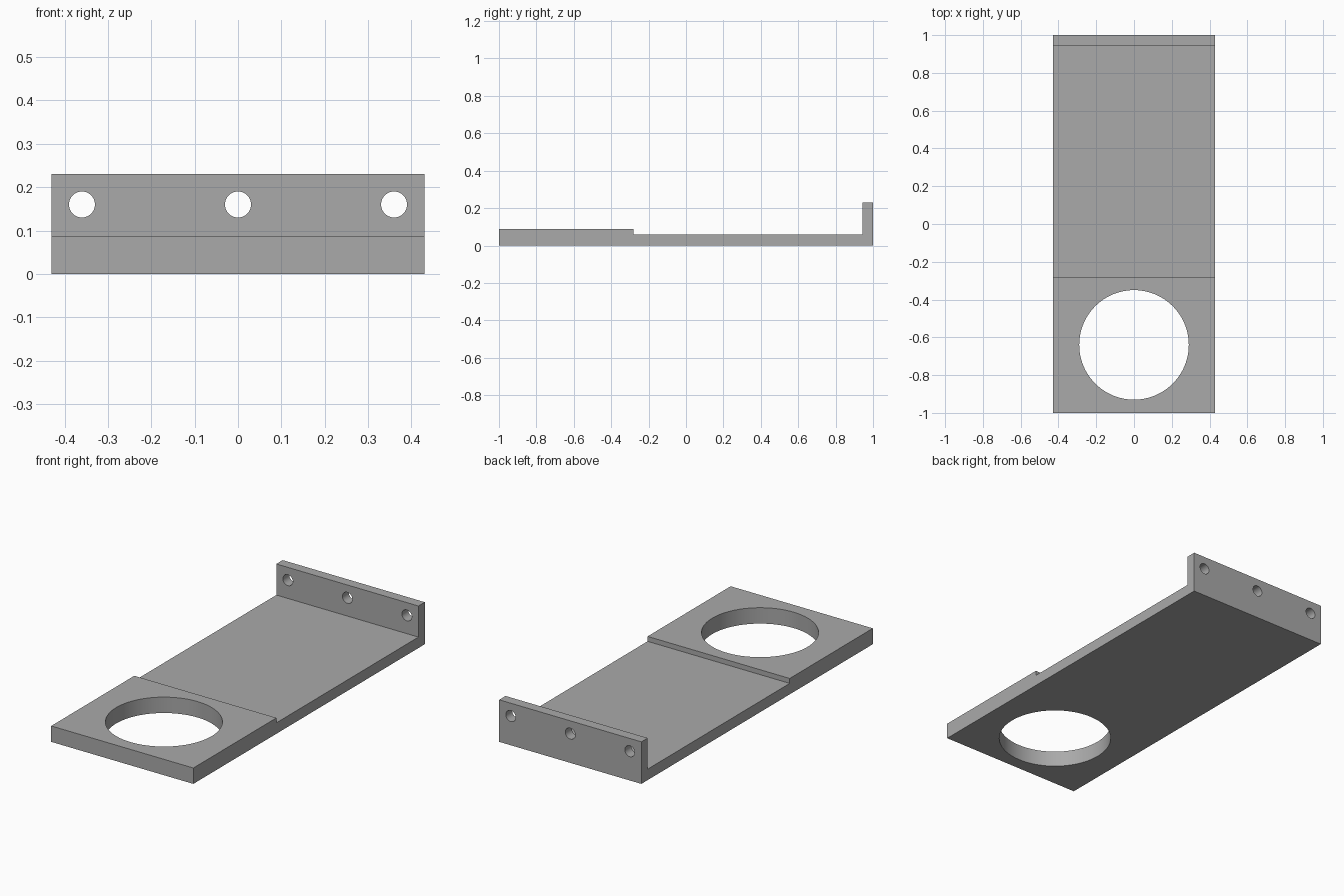
import bpy, bmesh, math

cube = bpy.data.objects.get("Cube")
if cube:
    bpy.data.objects.remove(cube, do_unlink=True)

HALF_WIDTH = 0.43

# Plain grey finish
grey = bpy.data.materials.new("plain_grey")
grey.use_nodes = True
grey.diffuse_color = (0.4, 0.4, 0.4, 1)
grey.node_tree.nodes["Principled BSDF"].inputs["Base Color"].default_value = grey.diffuse_color

# Stepped side profile (y, z): thick pad, thin plate, upright flange
profile = [(-1, 0), (1, 0), (1, 0.23), (0.945, 0.23), (0.945, 0.06),
           (-0.282, 0.06), (-0.282, 0.087), (-1, 0.087)]

bm = bmesh.new()
side = bm.faces.new([bm.verts.new((-HALF_WIDTH, y, z)) for y, z in profile])
swept = bmesh.ops.extrude_face_region(bm, geom=[side])["geom"]
bmesh.ops.translate(bm, vec=(2 * HALF_WIDTH, 0, 0),
                    verts=[v for v in swept if isinstance(v, bmesh.types.BMVert)])
bmesh.ops.recalc_face_normals(bm, faces=bm.faces)
mesh = bpy.data.meshes.new("bracket_plate")
bm.to_mesh(mesh)
bm.free()
plate = bpy.data.objects.new("bracket_plate", mesh)
bpy.context.collection.objects.link(plate)
mesh.materials.append(grey)


def drill(name, radius, location, rotation=(0, 0, 0), sides=48):
    """Cut a round hole through the plate."""
    bpy.ops.mesh.primitive_cylinder_add(vertices=sides, radius=radius, depth=0.4,
                                        location=location, rotation=rotation)
    cutter = bpy.context.object
    cutter.name = name
    cutter.hide_render = True
    cutter.data.materials.append(grey)
    bpy.context.view_layer.objects.active = plate
    cut = plate.modifiers.new(name, "BOOLEAN")
    cut.operation = "DIFFERENCE"
    cut.solver = "EXACT"
    cut.object = cutter
    bpy.ops.object.modifier_apply(modifier=cut.name)
    bpy.data.objects.remove(cutter, do_unlink=True)


# Large round opening in the pad
drill("ring_opening", 0.29, (0, -0.64, 0), sides=96)

# Row of screw holes through the flange
for x in (-0.36, 0, 0.36):
    drill("screw_hole", 0.03, (x, 1, 0.16), (math.pi / 2, 0, 0))

# Smooth hole walls, crisp edges
bpy.ops.object.select_all(action="DESELECT")
plate.select_set(True)
bpy.context.view_layer.objects.active = plate
bpy.ops.object.shade_smooth_by_angle(angle=math.radians(30))
